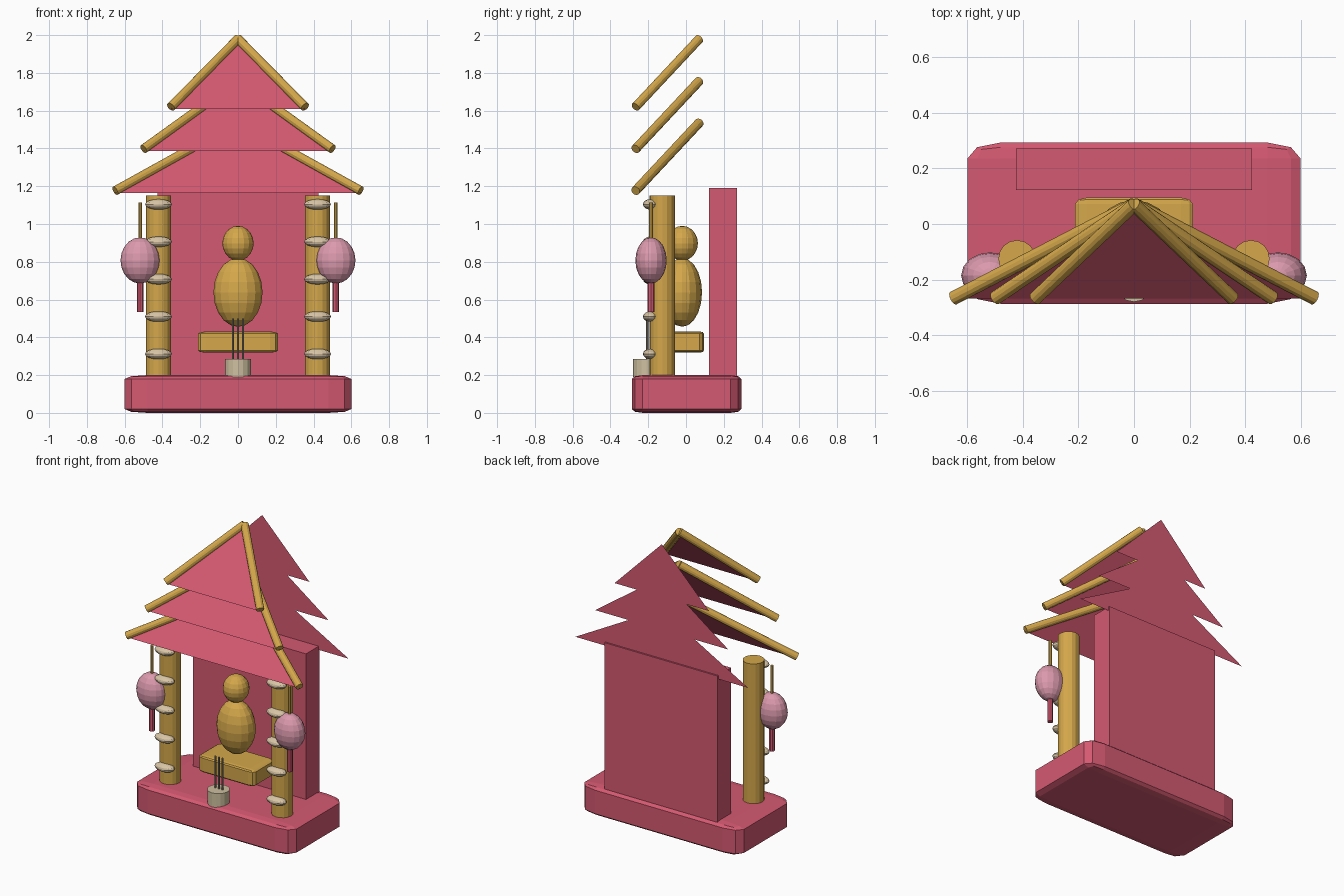
import bpy, bmesh
from mathutils import Vector

if "Cube" in bpy.data.objects:
    bpy.data.objects.remove(bpy.data.objects["Cube"])


def material(name, rgb):
    m = bpy.data.materials.new(name)
    m.diffuse_color = (*rgb, 1)
    m.use_nodes = True
    m.node_tree.nodes["Principled BSDF"].inputs["Base Color"].default_value = m.diffuse_color
    return m


RED = material("rose_red", (0.66, 0.10, 0.165))
GOLD = material("gold", (0.66, 0.39, 0.07))
PINK = material("lantern_pink", (0.71, 0.32, 0.42))
TAN = material("bead_tan", (0.69, 0.56, 0.38))
CLAY = material("pot_clay", (0.62, 0.53, 0.35))
ASH = material("stick_grey", (0.30, 0.25, 0.19))


def finish(bm, name, mat):
    me = bpy.data.meshes.new(name)
    bm.to_mesh(me)
    bm.free()
    me.materials.append(mat)
    ob = bpy.data.objects.new(name, me)
    bpy.context.collection.objects.link(ob)
    return ob


def box(name, mat, centre, half, bevel=0.0):
    """Box whose rounding is proportional to each of its dimensions."""
    bm = bmesh.new()
    bmesh.ops.create_cube(bm, size=2)
    if bevel:
        bmesh.ops.bevel(bm, geom=bm.edges[:], offset=bevel, segments=2,
                        profile=0.5, affect='EDGES')
    bmesh.ops.scale(bm, vec=half, verts=bm.verts)
    bmesh.ops.translate(bm, vec=centre, verts=bm.verts)
    return finish(bm, name, mat)


def ball(name, mat, centre, radii, rings=10):
    bm = bmesh.new()
    bmesh.ops.create_uvsphere(bm, u_segments=16, v_segments=rings, radius=1)
    bmesh.ops.scale(bm, vec=radii, verts=bm.verts)
    bmesh.ops.translate(bm, vec=centre, verts=bm.verts)
    return finish(bm, name, mat)


def rod(name, mat, a, b, r, sides=16):
    a, b = Vector(a), Vector(b)
    bm = bmesh.new()
    bmesh.ops.create_cone(bm, cap_ends=True, segments=sides, radius1=r,
                          radius2=r, depth=(b - a).length)
    rot = Vector((0, 0, 1)).rotation_difference(b - a).to_matrix()
    bmesh.ops.rotate(bm, matrix=rot, verts=bm.verts)
    bmesh.ops.translate(bm, vec=(a + b) / 2, verts=bm.verts)
    return finish(bm, name, mat)


def triangle(name, mat, *pts):
    bm = bmesh.new()
    bm.faces.new([bm.verts.new(p) for p in pts])
    return finish(bm, name, mat)


# Base and back wall
box("base", RED, (0, 0.003, 0.1), (0.6, 0.29, 0.1), 0.2)
box("back_wall", RED, (0, 0.197, 0.69), (0.425, 0.074, 0.5))

# Seated figure on a cushion
box("cushion", GOLD, (0, -0.02, 0.375), (0.212, 0.115, 0.056), 0.2)
ball("figure_body", GOLD, (0, -0.02, 0.638), (0.13, 0.105, 0.182))
ball("figure_head", GOLD, (0, -0.02, 0.898), (0.083, 0.083, 0.092))

# Incense pot with three sticks
rod("incense_pot", CLAY, (0, -0.21, 0.19), (0, -0.21, 0.285), 0.07)
for i in (-1, 0, 1):
    rod("incense_stick", ASH, (i * 0.027, -0.205, 0.27),
        (i * 0.027, -0.205, 0.5), 0.006, 8)

for s in (-1, 1):
    # Pillars with beads on the front
    rod("pillar", GOLD, (s * 0.421, -0.125, 0.19), (s * 0.421, -0.125, 1.15), 0.067)
    for i in range(5):
        ball("pillar_bead", TAN, (s * 0.421, -0.187, 0.312 + i * 0.198),
             (0.071, 0.041, 0.028), 8)
    # Hanging lanterns
    ball("lantern", PINK, (s * 0.518, -0.185, 0.807), (0.104, 0.083, 0.122))
    rod("lantern_cord", GOLD, (s * 0.518, -0.185, 0.9), (s * 0.518, -0.185, 1.113), 0.01, 8)
    rod("lantern_tassel", RED, (s * 0.518, -0.185, 0.535), (s * 0.518, -0.185, 0.72), 0.018, 8)

# Three roof tiers: sloping front pane, upright back pane, two poles
for half, low in ((0.355, 1.62), (0.5, 1.397), (0.65, 1.176)):
    top = low + 0.36
    triangle("roof_front", RED, (-half, -0.268, low - 0.011),
             (half, -0.268, low - 0.011), (0, 0.065, top - 0.01))
    triangle("roof_back", RED, (half, 0.26, low - 0.011),
             (-half, 0.26, low - 0.011), (0, 0.26, top - 0.012))
    for s in (-1, 1):
        rod("roof_pole", GOLD, (s * half, -0.267, low), (0, 0.07, top), 0.025, 12)
